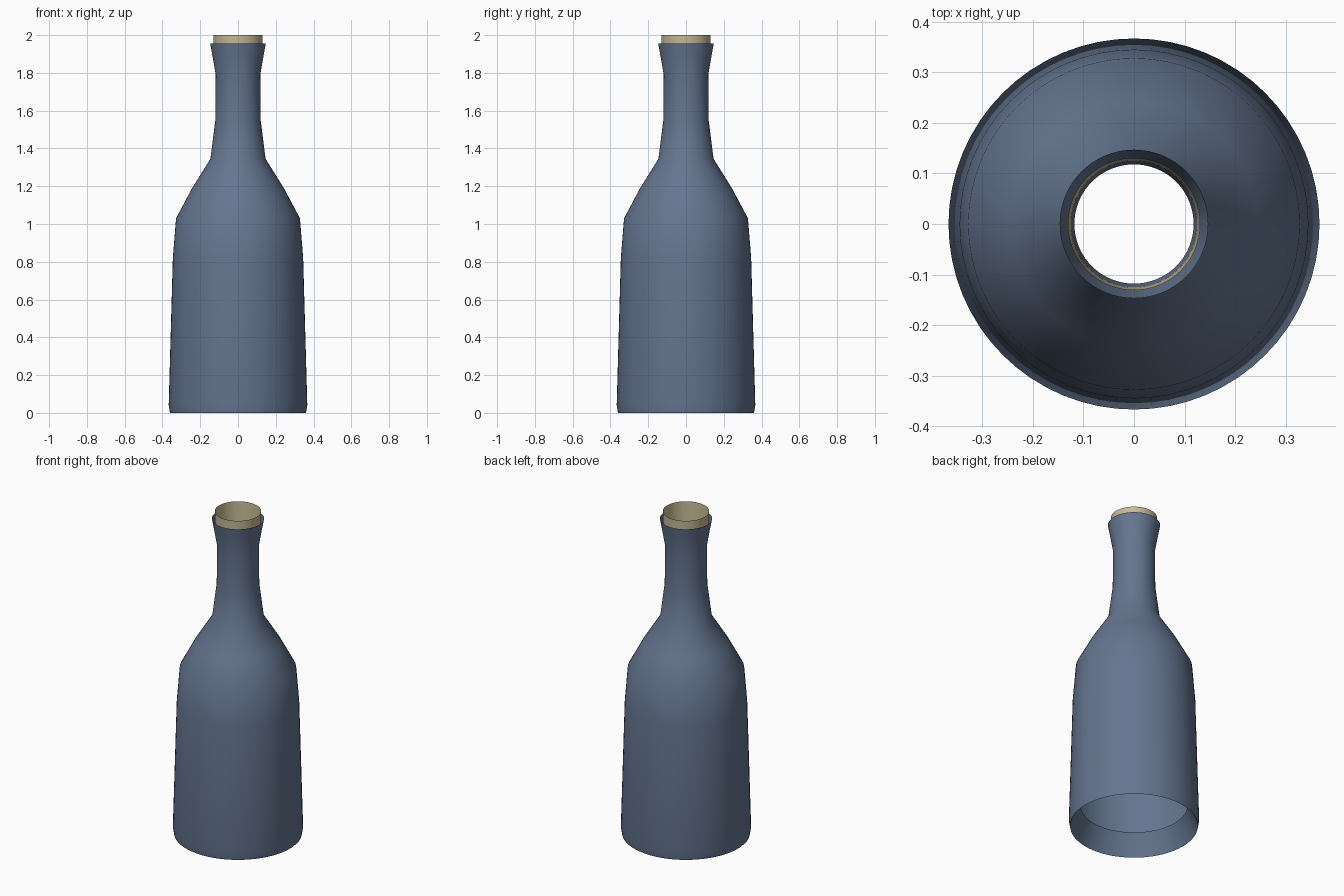
import bpy, bmesh, math

if "Cube" in bpy.data.objects:
    bpy.data.objects.remove(bpy.data.objects["Cube"])

def material(name, rgb):
    m = bpy.data.materials.new(name)
    m.diffuse_color = (*rgb, 1)
    m.use_nodes = True
    m.node_tree.nodes["Principled BSDF"].inputs["Base Color"].default_value = m.diffuse_color
    return m

def lathe(name, profile, mat, segments=64):
    """Spin an open (radius, z) profile around the z axis."""
    bm = bmesh.new()
    verts = [bm.verts.new((r, 0, z)) for r, z in profile]
    edges = [bm.edges.new(pair) for pair in zip(verts, verts[1:])]
    bmesh.ops.spin(bm, geom=verts + edges, cent=(0, 0, 0), axis=(0, 0, 1),
                   angle=2 * math.pi, steps=segments, use_duplicate=False)
    bmesh.ops.remove_doubles(bm, verts=bm.verts, dist=1e-4)
    bmesh.ops.recalc_face_normals(bm, faces=bm.faces)
    mesh = bpy.data.meshes.new(name)
    bm.to_mesh(mesh)
    bm.free()
    mesh.materials.append(mat)
    obj = bpy.data.objects.new(name, mesh)
    bpy.context.collection.objects.link(obj)
    bpy.ops.object.select_all(action='DESELECT')
    obj.select_set(True)
    bpy.context.view_layer.objects.active = obj
    bpy.ops.object.shade_smooth_by_angle(angle=math.radians(40))
    return obj

glass = material("blue_glass", (0.13, 0.18, 0.28))
cork = material("cork", (0.57, 0.49, 0.31))

# Bottle shell: raised open base, body, shoulder, neck and flared lip
lathe("bottle", [(0.30, 0.13), (0.36, 0.0), (0.367, 0.04), (0.345, 0.82),
                 (0.328, 1.03), (0.243, 1.19), (0.146, 1.345), (0.12, 1.55),
                 (0.118, 1.79), (0.135, 1.89), (0.147, 1.955)], glass)

# Tapered open stopper sitting inside the lip
lathe("stopper", [(0.125, 1.84), (0.131, 2.0)], cork)
